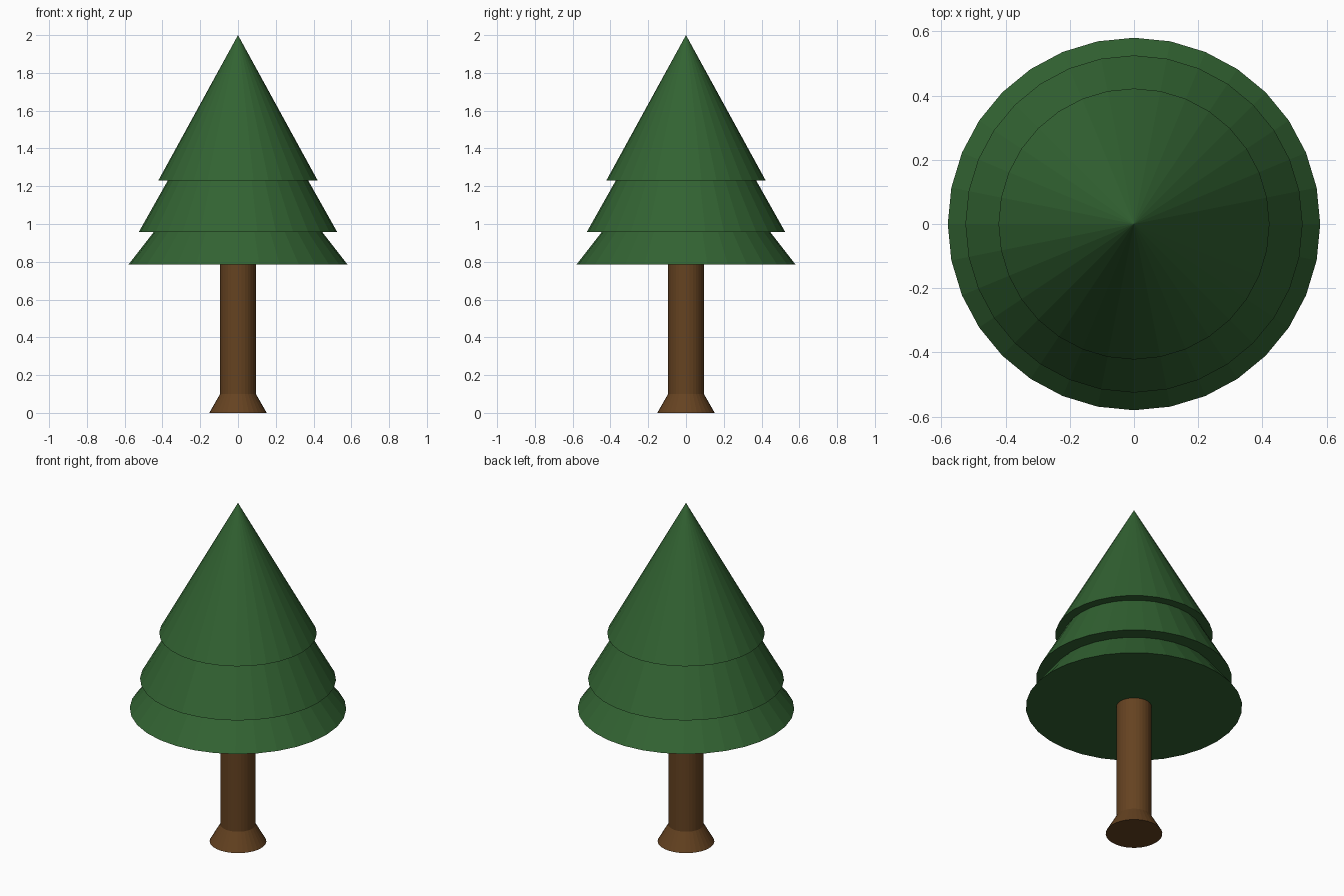
import bpy

if "Cube" in bpy.data.objects:
    bpy.data.objects.remove(bpy.data.objects["Cube"])

SIDES = 32


def material(name, color):
    mat = bpy.data.materials.new(name)
    mat.diffuse_color = (*color, 1.0)
    mat.use_nodes = True
    mat.node_tree.nodes["Principled BSDF"].inputs["Base Color"].default_value = mat.diffuse_color
    return mat


def cone(name, r_bottom, r_top, z_bottom, z_top, mat):
    bpy.ops.mesh.primitive_cone_add(
        vertices=SIDES, radius1=r_bottom, radius2=r_top,
        depth=z_top - z_bottom, location=(0, 0, (z_bottom + z_top) / 2))
    obj = bpy.context.object
    obj.name = name
    obj.data.materials.append(mat)
    return obj


bark = material("bark", (0.13, 0.055, 0.015))
needles = material("needles", (0.032, 0.125, 0.032))

# Flared foot and straight trunk
cone("trunk_base", 0.152, 0.095, 0.0, 0.10, bark)
cone("trunk", 0.095, 0.095, 0.10, 0.785, bark)

# Overlapping foliage tiers: radius, base height, apex height
tiers = [
    ("lower_foliage", 0.58, 0.785, 1.53),
    ("middle_foliage", 0.525, 0.958, 1.89),
    ("upper_foliage", 0.422, 1.23, 2.0),
]
for name, radius, z_base, z_apex in tiers:
    cone(name, radius, 0.0, z_base, z_apex, needles)
